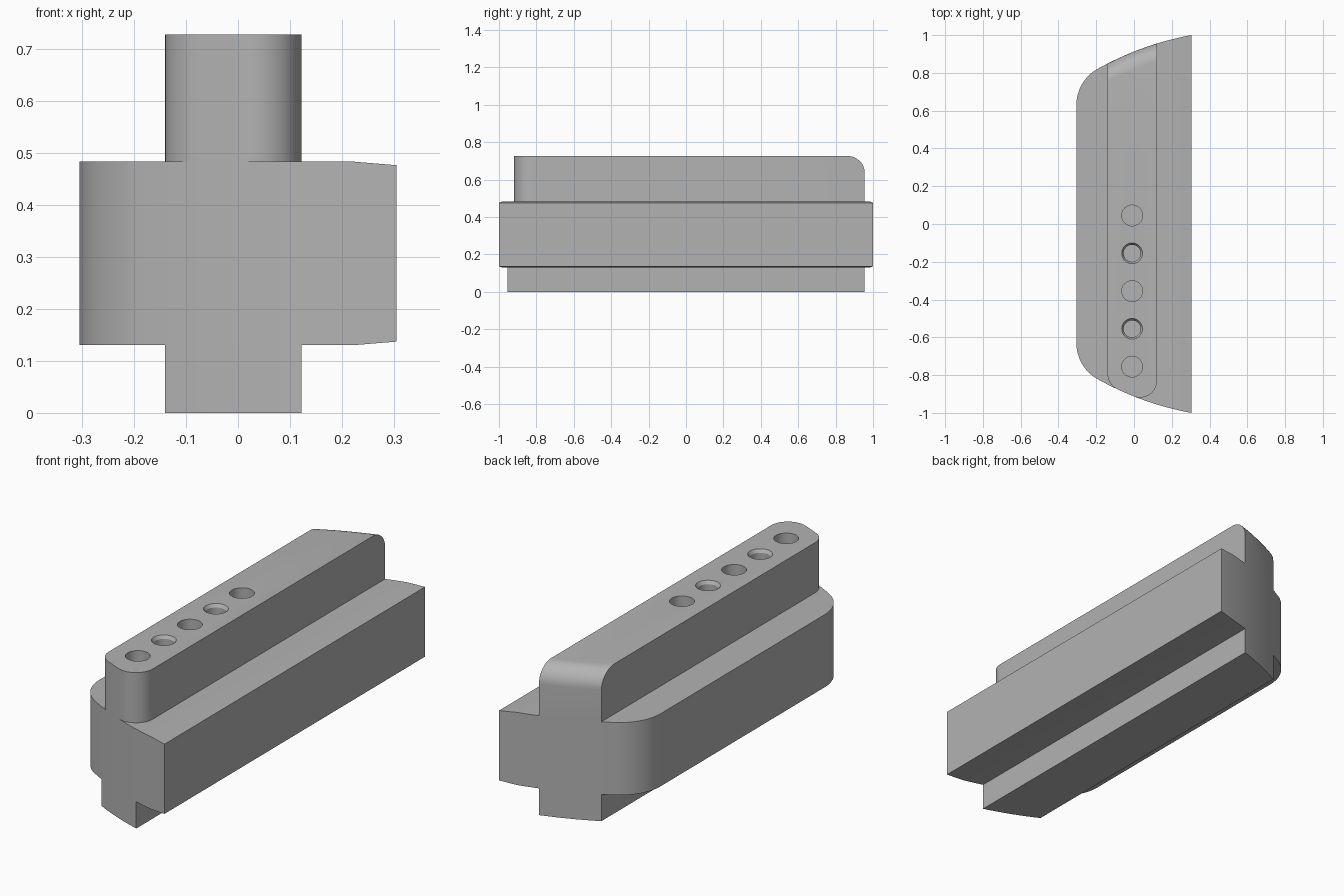
import bpy
import bmesh
from math import atan2, cos, sin, sqrt, pi, radians, degrees, ceil

if "Cube" in bpy.data.objects:
    bpy.data.objects.remove(bpy.data.objects["Cube"], do_unlink=True)

grey = bpy.data.materials.new("plain grey")
grey.use_nodes = True
grey.diffuse_color = (0.45, 0.45, 0.45, 1)
grey.node_tree.nodes["Principled BSDF"].inputs["Base Color"].default_value = (0.45, 0.45, 0.45, 1)

# Big end arc: centre and radius for the +y end, mirrored for the -y end
CX, CY, R = 0.59, -0.5744, 1.6
LEFT, RIGHT, SIDE, BEND = -0.14, 0.122, 0.305, 0.22
FLANGE_LOW, FLANGE_TOP, TOP = 0.13, 0.483, 0.727
ROUND, CORNER, HOLE_X, HOLE_R = 0.09, 0.2187, -0.01, 0.055


def end_y(x, inset=0):
    return CY + sqrt((R - inset) ** 2 - (x - CX) ** 2)


def angle_at(x):
    return atan2(end_y(x) - CY, x - CX)


def arc(cx, cy, r, a, b, steps):
    return [(cx + r * cos(a + (b - a) * i / steps), cy + r * sin(a + (b - a) * i / steps))
            for i in range(steps + 1)]


def fillet(cx, r):
    """Centre height and contact angle of a round touching the big arc inside."""
    cy = end_y(cx, r)
    return cy, atan2(cy - CY, cx - CX)


def flip(points):
    return [(x, -y) for x, y in points]


def at(face, x, y):
    """Corner of a face nearest to a plan position."""
    return min(face.verts, key=lambda v: (v.co.x - x) ** 2 + (v.co.y - y) ** 2)


def split(face, a, b, path=()):
    """Cut a flat face from a to b; the part on the loop from a to b comes first."""
    verts = list(face.verts)
    start = verts.index(a)
    verts = verts[start:] + verts[:start]
    end = verts.index(b)
    mids = [bm.verts.new((x, y, a.co.z)) for x, y in path]
    bm.faces.remove(face)
    return (bm.faces.new(verts[:end + 1] + mids[::-1]),
            bm.faces.new([a] + mids + verts[end:]))


def pull(face, move):
    """Extrude a face, placing each new corner by a rule."""
    old = list(face.verts)
    bm.faces.remove(face)
    new = [bm.verts.new(move(*v.co)) for v in old]
    for i in range(len(old)):
        bm.faces.new((old[i - 1], old[i], new[i], new[i - 1]))
    return bm.faces.new(new)


# Flange: plan outline raised into a prism
right_y, right_touch = fillet(RIGHT - ROUND, ROUND)
left_y, left_touch = fillet(LEFT + ROUND, ROUND)
corner_x = -SIDE + CORNER
corner_y, corner_touch = fillet(corner_x, CORNER)
first = angle_at(SIDE)
angles = [first, angle_at(BEND), angle_at(RIGHT), right_touch, left_touch, angle_at(LEFT)]
angles += [radians(d) for d in range(ceil(degrees(first)), ceil(degrees(corner_touch)))]
back = [(CX + R * cos(t), CY + R * sin(t)) for t in sorted(angles)]
back += arc(corner_x, corner_y, CORNER, corner_touch, pi, 16)
outline = back + flip(back)[::-1]

bm = bmesh.new()
low = [bm.verts.new((x, y, FLANGE_LOW)) for x, y in outline]
high = [bm.verts.new((x, y, FLANGE_TOP)) for x, y in outline]
bottom = bm.faces.new(low[::-1])
top = bm.faces.new(high)
for i in range(len(low)):
    bm.faces.new((low[i - 1], low[i], high[i], high[i - 1]))

# Lower rib: strip of the underside pulled down to the ground
for x in (BEND, RIGHT):
    bottom = split(bottom, at(bottom, x, -end_y(x)), at(bottom, x, end_y(x)))[0]
strip = split(bottom, at(bottom, LEFT, -end_y(LEFT)), at(bottom, LEFT, end_y(LEFT)))[1]
pull(strip, lambda x, y, z: (x, y, 0))

# Upper rib footprint: rounded front corners, square back corners
top = split(top, at(top, BEND, end_y(BEND)), at(top, BEND, -end_y(BEND)))[0]
path = flip(arc(RIGHT - ROUND, right_y, ROUND, 0, right_touch, 16))
top = split(top, at(top, RIGHT, end_y(RIGHT)), at(top, *path[-1]), path[:-1])[0]
path = flip(arc(LEFT + ROUND, left_y, ROUND, pi, left_touch, 12))
rib = split(top, at(top, LEFT, end_y(LEFT)), at(top, *path[-1]), path[:-1])[1]

# Upper rib walls, with the top back edge rounded over
for step in range(11):
    turn = pi / 2 * step / 10
    inset = ROUND * (1 - cos(turn))
    height = TOP - ROUND + ROUND * sin(turn)
    rib = pull(rib, lambda x, y, z: (x, end_y(x, inset) if y > 0 else y, height))

# Slight taper of the flange towards its flat side
for v in bm.verts:
    drop = 0.007 * max(0, v.co.x - BEND) / (SIDE - BEND)
    v.co.z += drop if v.co.z < 0.3 else -drop

# Row of blind holes: cut the rib top along the row, then close each circle
rows = [0.045 - 0.2 * i for i in range(5)]
path = [p for y in rows for p in arc(HOLE_X, y, HOLE_R, pi / 2, 1.5 * pi, 16)]
rest = split(rib, at(rib, HOLE_X, 0.85), at(rib, HOLE_X, -0.92), path)[1]
for i, y in enumerate(rows):
    half = arc(HOLE_X, y, HOLE_R, pi / 2, -pi / 2, 16)
    disc, rest = split(rest, at(rest, *half[0]), at(rest, *half[-1]), half[1:-1])
    if i % 2:
        # Countersink narrowing to a smaller bore
        disc = pull(disc, lambda px, py, z: (HOLE_X + (px - HOLE_X) * 0.82,
                                             y + (py - y) * 0.82, z - 0.015))
    pull(disc, lambda px, py, z: (px, py, 0.49))

bm.normal_update()
mesh = bpy.data.meshes.new("slide_body")
bm.to_mesh(mesh)
bm.free()
mesh.materials.append(grey)
body = bpy.data.objects.new("slide_body", mesh)
bpy.context.scene.collection.objects.link(body)

bpy.ops.object.select_all(action="DESELECT")
body.select_set(True)
bpy.context.view_layer.objects.active = body
bpy.ops.object.shade_smooth_by_angle(angle=radians(25))
